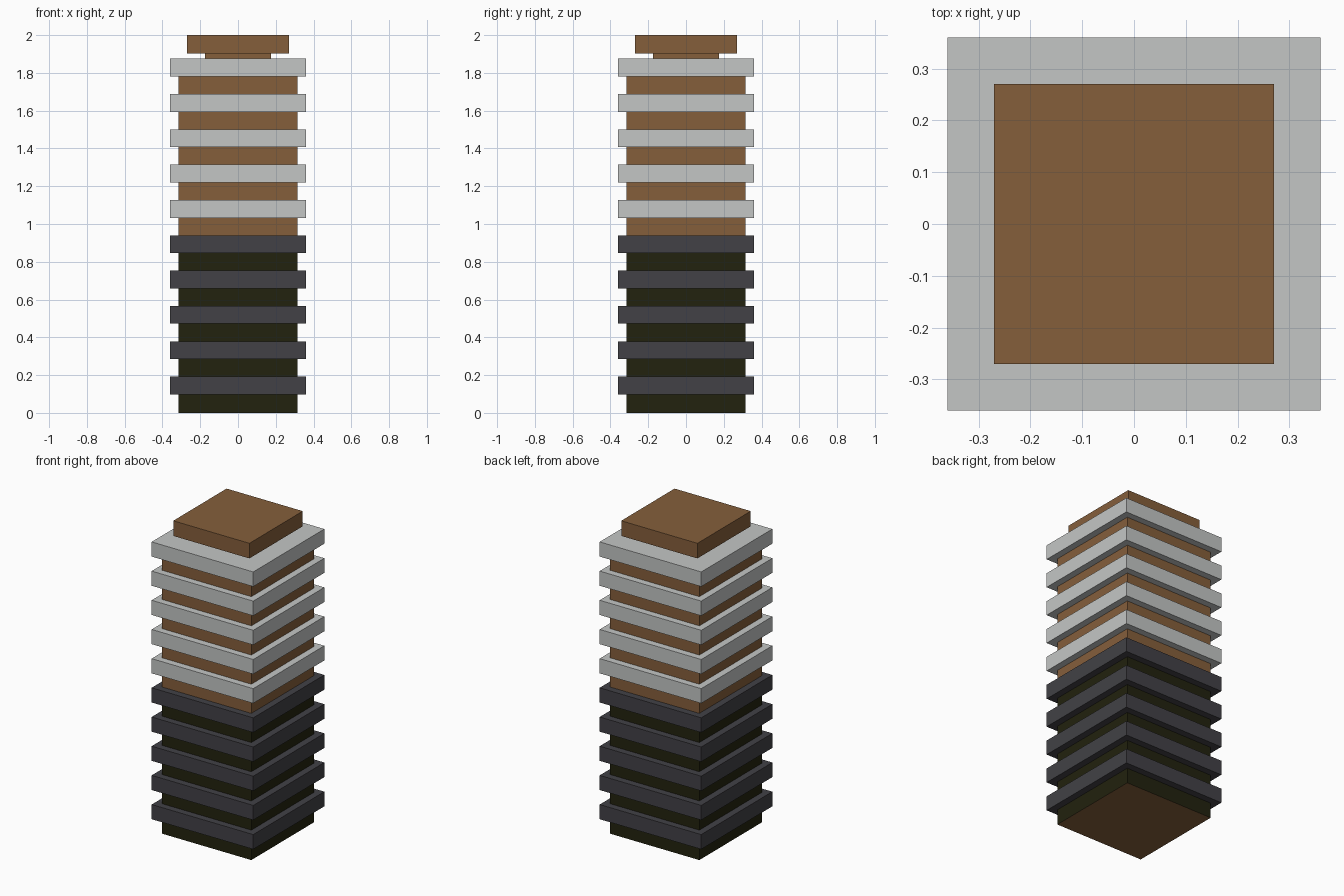
import bpy
import bmesh
from mathutils import Matrix

if "Cube" in bpy.data.objects:
    bpy.data.objects.remove(bpy.data.objects["Cube"])


def material(name, rgb):
    m = bpy.data.materials.new(name)
    m.diffuse_color = (*rgb, 1.0)
    m.use_nodes = True
    m.node_tree.nodes["Principled BSDF"].inputs["Base Color"].default_value = m.diffuse_color
    return m


BROWN = material("brown", (0.235, 0.114, 0.044))
OLIVE = material("dark olive", (0.016, 0.016, 0.0044))
LIGHT = material("light grey", (0.552, 0.565, 0.558))
DARK = material("charcoal", (0.054, 0.053, 0.061))


def block(name, half, z0, z1, *mats):
    """Square block from z0 to z1, centred on the z axis."""
    bm = bmesh.new()
    bmesh.ops.create_cube(bm, size=1.0, matrix=Matrix.Translation((0, 0, (z0 + z1) / 2))
                          @ Matrix.Diagonal((half * 2, half * 2, z1 - z0, 1)))
    me = bpy.data.meshes.new(name)
    bm.to_mesh(me)
    bm.free()
    for m in mats:
        me.materials.append(m)
    ob = bpy.data.objects.new(name, me)
    bpy.context.collection.objects.link(ob)
    return ob


FLOORS = 10
PITCH = 0.187
FIRST = 0.098      # underside of the lowest slab
THICK = 0.094

# Tower core: dark lower part, brown upper part, joined inside the fifth slab
split = FIRST + 4 * PITCH + THICK / 2
top_slab = FIRST + 9 * PITCH
lower = block("lower_core", 0.316, 0.0, split, OLIVE, BROWN)
block("upper_core", 0.316, split, top_slab + THICK / 2, BROWN)

# Underside of the tower is brown
for p in lower.data.polygons:
    if p.normal.z < -0.5:
        p.material_index = 1

# Projecting floor slabs: five dark below, five light above
for i in range(FLOORS):
    z = FIRST + i * PITCH
    block(f"floor_slab_{i + 1}", 0.36, z, z + THICK, DARK if i < 5 + 1 - 0 and z < 0.95 else LIGHT)

# Roof neck and cap
block("roof_neck", 0.175, top_slab + THICK / 2, 1.93, BROWN)
block("roof_cap", 0.27, 1.903, 2.0, BROWN)
